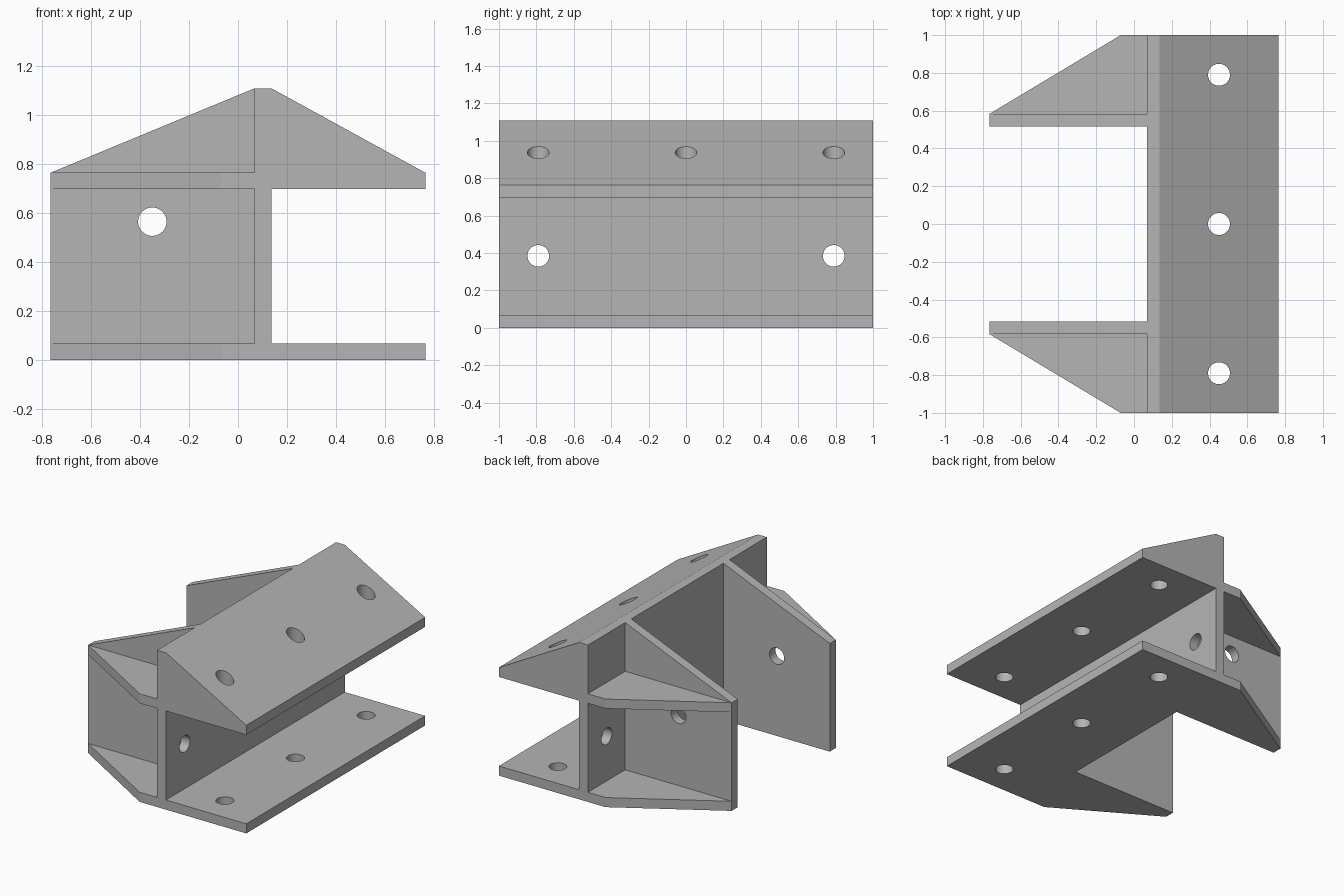
import bpy, bmesh, math
from mathutils import Matrix, Vector

if "Cube" in bpy.data.objects:
    bpy.data.objects.remove(bpy.data.objects["Cube"])

T = 0.068            # plate thickness
X1, Y1, Z1 = 0.765, 1.0, 1.11
WEB0, WEB1 = 0.068, 0.136
SHELF0, SHELF1 = 0.698, 0.765

steel = bpy.data.materials.new("grey steel")
steel.diffuse_color = (0.46, 0.46, 0.46, 1)
steel.use_nodes = True
steel.node_tree.nodes["Principled BSDF"].inputs["Base Color"].default_value = steel.diffuse_color


def make(name, bm):
    bmesh.ops.recalc_face_normals(bm, faces=bm.faces)
    mesh = bpy.data.meshes.new(name)
    bm.to_mesh(mesh)
    bm.free()
    mesh.materials.append(steel)
    ob = bpy.data.objects.new(name, mesh)
    bpy.context.collection.objects.link(ob)
    return ob


def prism(name, pts, axis, lo, hi):
    """Extrude a 2D outline from lo to hi along y (outline x,z) or z (outline x,y)."""
    bm = bmesh.new()
    place = (lambda a, b: (a, lo, b)) if axis == "y" else (lambda a, b: (a, b, lo))
    face = bm.faces.new([bm.verts.new(place(a, b)) for a, b in pts])
    move = Vector((0, hi - lo, 0)) if axis == "y" else Vector((0, 0, hi - lo))
    new = bmesh.ops.extrude_face_region(bm, geom=[face])["geom"]
    bmesh.ops.translate(bm, vec=move, verts=[v for v in new if isinstance(v, bmesh.types.BMVert)])
    return make(name, bm)


def drill(name, center, axis, depth, r=0.058):
    rot = {"x": Matrix.Rotation(math.pi / 2, 4, "Y"),
           "y": Matrix.Rotation(math.pi / 2, 4, "X"), "z": Matrix()}[axis]
    bm = bmesh.new()
    bmesh.ops.create_cone(bm, cap_ends=True, segments=40, radius1=r, radius2=r,
                          depth=depth, matrix=Matrix.Translation(center) @ rot)
    return make(name, bm)


def combine(target, tool, operation):
    mod = target.modifiers.new(operation.lower(), "BOOLEAN")
    mod.operation, mod.solver, mod.object = operation, "EXACT", tool
    bpy.context.view_layer.objects.active = target
    bpy.ops.object.modifier_apply(modifier=mod.name)
    bpy.data.objects.remove(tool)


# Main beam: base flange, upright web and solid wedge-shaped upper flange
bracket = prism("bracket", [
    (WEB0, 0), (X1, 0), (X1, T), (WEB1, T), (WEB1, SHELF0), (X1, SHELF0),
    (X1, SHELF1), (WEB1, Z1), (WEB0, Z1)], "y", -Y1, Y1)

inside = 0.10        # parts reach into the web so they fuse
for s in (-1, 1):
    # Upright wing with a sloping top
    wing = prism("wing", [(-X1, 0), (inside, 0), (inside, Z1), (WEB0, Z1), (-X1, SHELF1)],
                 "y", *sorted((s * 0.515, s * 0.583)))
    combine(bracket, wing, "UNION")
    # Tapered lower and upper shelves outside the wing
    for lo, hi in ((0, T), (SHELF0, SHELF1)):
        outline = [(inside, 0.55), (-0.74, 0.55), (-X1, 0.583), (-0.07, Y1), (inside, Y1)]
        shelf = prism("shelf", [(x, s * y) for x, y in outline], "z", lo, hi)
        combine(bracket, shelf, "UNION")

# Bolt holes through flanges, web and wings
for y in (-0.79, 0, 0.79):
    combine(bracket, drill("flange_hole", (0.45, y, 0.5), "z", 2), "DIFFERENCE")
for s in (-1, 1):
    combine(bracket, drill("web_hole", (0.1, s * 0.79, 0.385), "x", 0.3), "DIFFERENCE")
    combine(bracket, drill("wing_hole", (-0.35, s * 0.55, 0.565), "y", 0.3), "DIFFERENCE")

bpy.ops.object.select_all(action="DESELECT")
bracket.select_set(True)
bpy.context.view_layer.objects.active = bracket
bpy.ops.object.shade_smooth_by_angle(angle=math.radians(20))
